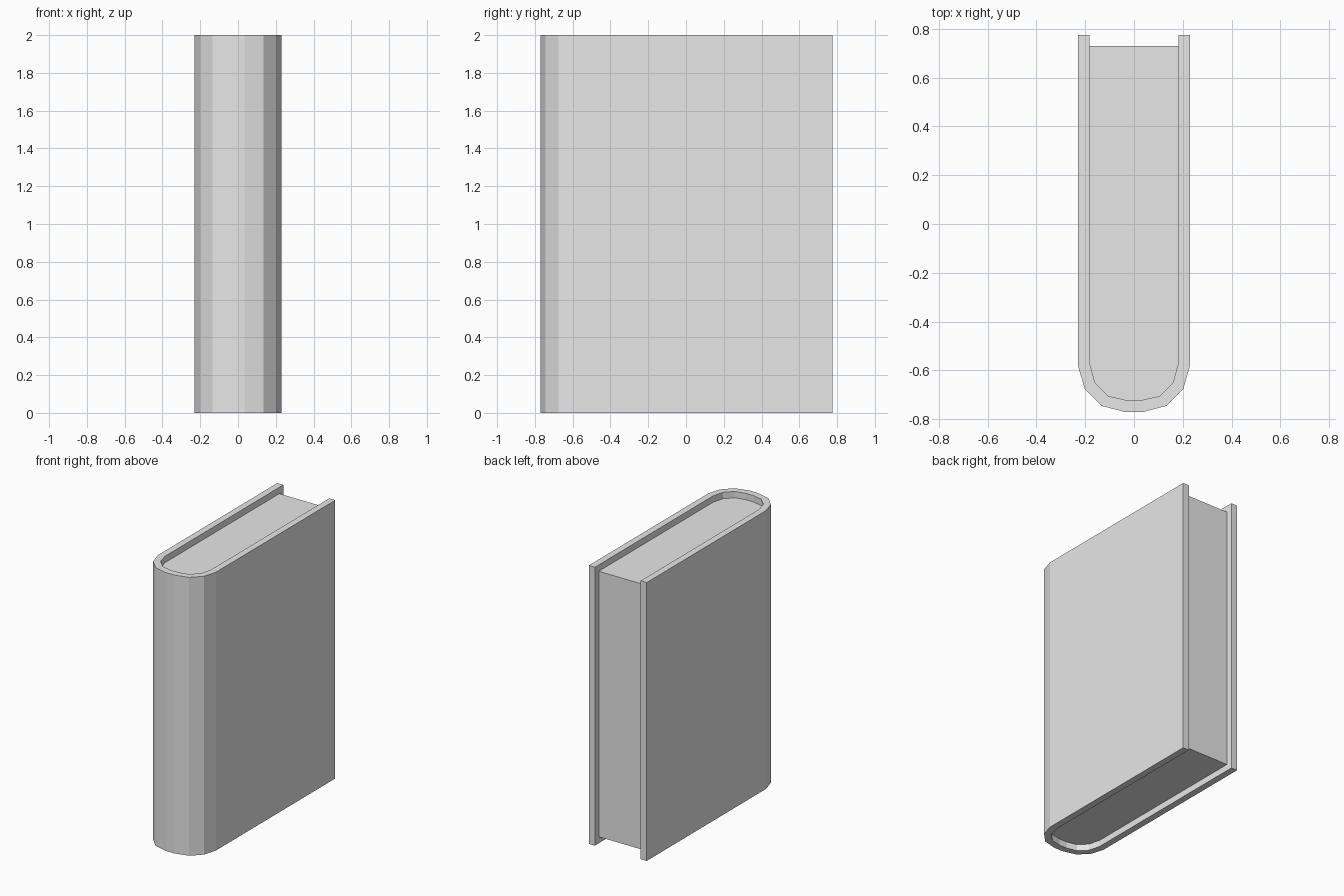
import bpy, bmesh

if "Cube" in bpy.data.objects:
    bpy.data.objects.remove(bpy.data.objects["Cube"])

grey = bpy.data.materials.new("plain grey")
grey.diffuse_color = (0.8, 0.8, 0.8, 1)
grey.use_nodes = True
grey.node_tree.nodes["Principled BSDF"].inputs["Base Color"].default_value = grey.diffuse_color


def prism(name, outline, z0, z1):
    """Extrude a plan outline upward into a closed solid."""
    bm = bmesh.new()
    face = bm.faces.new([bm.verts.new((x, y, z0)) for x, y in outline])
    geom = bmesh.ops.extrude_face_region(bm, geom=[face])["geom"]
    bmesh.ops.translate(bm, vec=(0, 0, z1 - z0),
                        verts=[v for v in geom if isinstance(v, bmesh.types.BMVert)])
    bmesh.ops.recalc_face_normals(bm, faces=bm.faces)
    mesh = bpy.data.meshes.new(name)
    bm.to_mesh(mesh)
    bm.free()
    mesh.materials.append(grey)
    obj = bpy.data.objects.new(name, mesh)
    bpy.context.collection.objects.link(obj)
    return obj


def mirrored(half):
    """Full left-to-right path from its right half."""
    return [(-x, y) for x, y in half] + half[::-1]


# Right half of the rounded spine, from fore edge to centre
outer = [(0.23, 0.775), (0.23, -0.58), (0.202, -0.675), (0.134, -0.745), (0.034, -0.771)]
inner = [(0.182, 0.775), (0.182, -0.567), (0.16, -0.65), (0.105, -0.705), (0.03, -0.722)]
pages = [(0.182, 0.73)] + inner[1:]

# Cover: two boards joined by the spine
prism("cover", mirrored(outer) + mirrored(inner)[::-1], 0, 2)

# Page block, recessed on three edges
prism("page_block", mirrored(pages), 0.046, 1.954)
